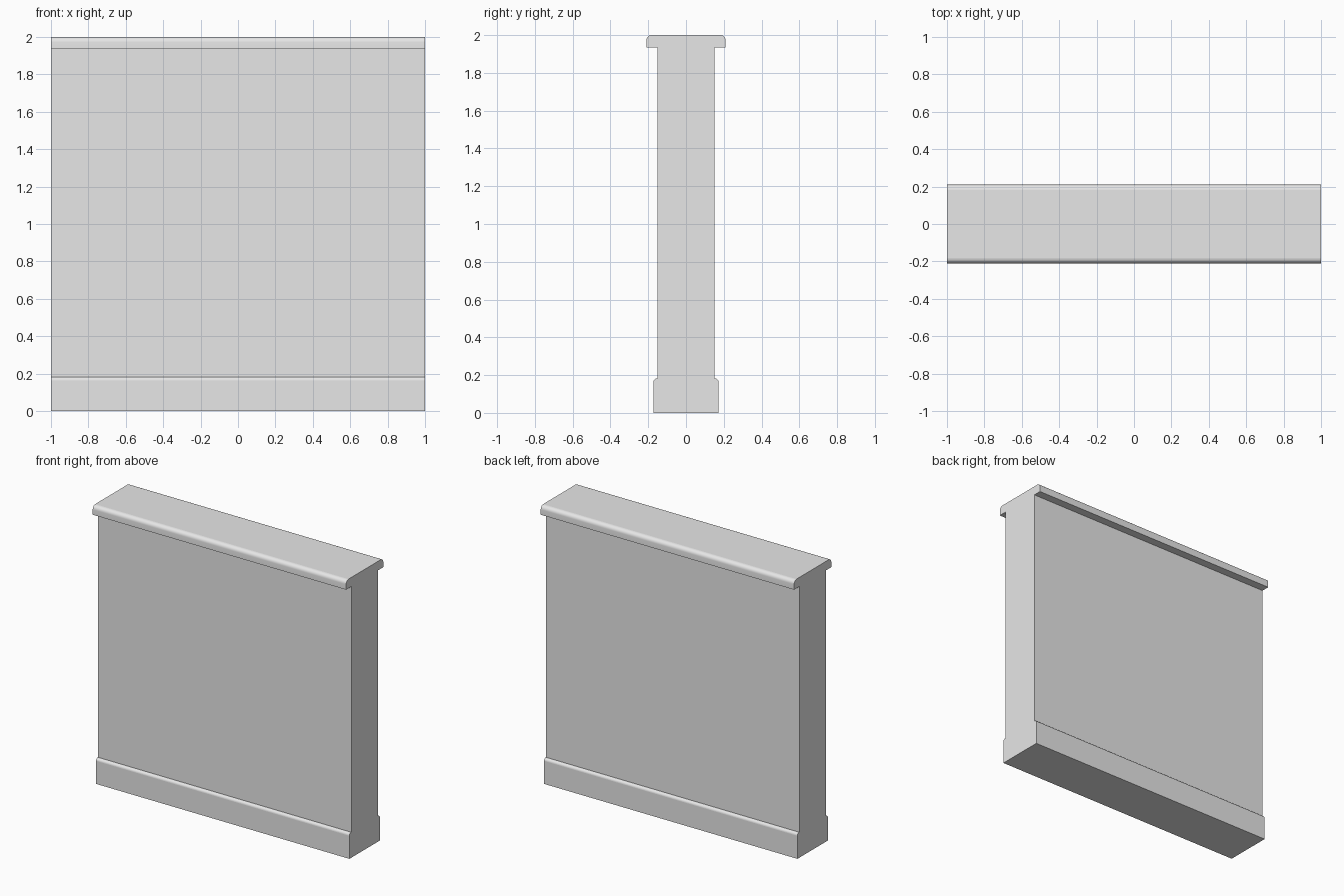
import bpy, bmesh
from math import sin, cos, pi

cube = bpy.data.objects.get("Cube")
if cube:
    bpy.data.objects.remove(cube, do_unlink=True)

# Main dimensions
HALF_LENGTH = 1.0
HEIGHT = 2.0
BODY_Y, BASE_Y, CAP_Y = 0.151, 0.172, 0.21
BASE_TOP, CAP_BOTTOM = 0.182, 1.935
BASE_ROUND, CAP_ROUND = 0.018, 0.028


def rounded_corner(y, z, r, steps=6):
    """Quarter arc from the vertical side up to the flat top."""
    arc = [i * pi / 2 / steps for i in range(steps + 1)]
    return [(y - r + r * cos(a), z - r + r * sin(a)) for a in arc]


# Half of the cross-section: skirting base, plain wall, overhanging cap
half = [(BASE_Y, 0)]
half += rounded_corner(BASE_Y, BASE_TOP, BASE_ROUND)
half += [(BODY_Y, BASE_TOP), (BODY_Y, CAP_BOTTOM), (CAP_Y, CAP_BOTTOM)]
half += rounded_corner(CAP_Y, HEIGHT, CAP_ROUND)
profile = half + [(-y, z) for y, z in reversed(half)]

# Extrude the mirrored cross-section along the wall
bm = bmesh.new()
end = bm.faces.new([bm.verts.new((-HALF_LENGTH, y, z)) for y, z in profile])
grown = bmesh.ops.extrude_face_region(bm, geom=[end])["geom"]
moved = [v for v in grown if isinstance(v, bmesh.types.BMVert)]
bmesh.ops.translate(bm, verts=moved, vec=(2 * HALF_LENGTH, 0, 0))
bmesh.ops.recalc_face_normals(bm, faces=bm.faces)

# Smooth the rounded edges and cap sides, keep the broad faces flat
for face in bm.faces:
    n = face.normal
    slanted = abs(n.y) > 0.05 and n.z > 0.05
    cap_side = abs(n.y) > 0.9 and face.calc_center_median().z > CAP_BOTTOM
    face.smooth = slanted or cap_side

mesh = bpy.data.meshes.new("wall")
bm.to_mesh(mesh)
bm.free()
wall = bpy.data.objects.new("wall", mesh)
bpy.context.collection.objects.link(wall)

# Single plain grey finish
grey = bpy.data.materials.new("light grey")
grey.use_nodes = True
colour = (0.8, 0.8, 0.8, 1)
grey.diffuse_color = colour
grey.node_tree.nodes["Principled BSDF"].inputs["Base Color"].default_value = colour
mesh.materials.append(grey)
